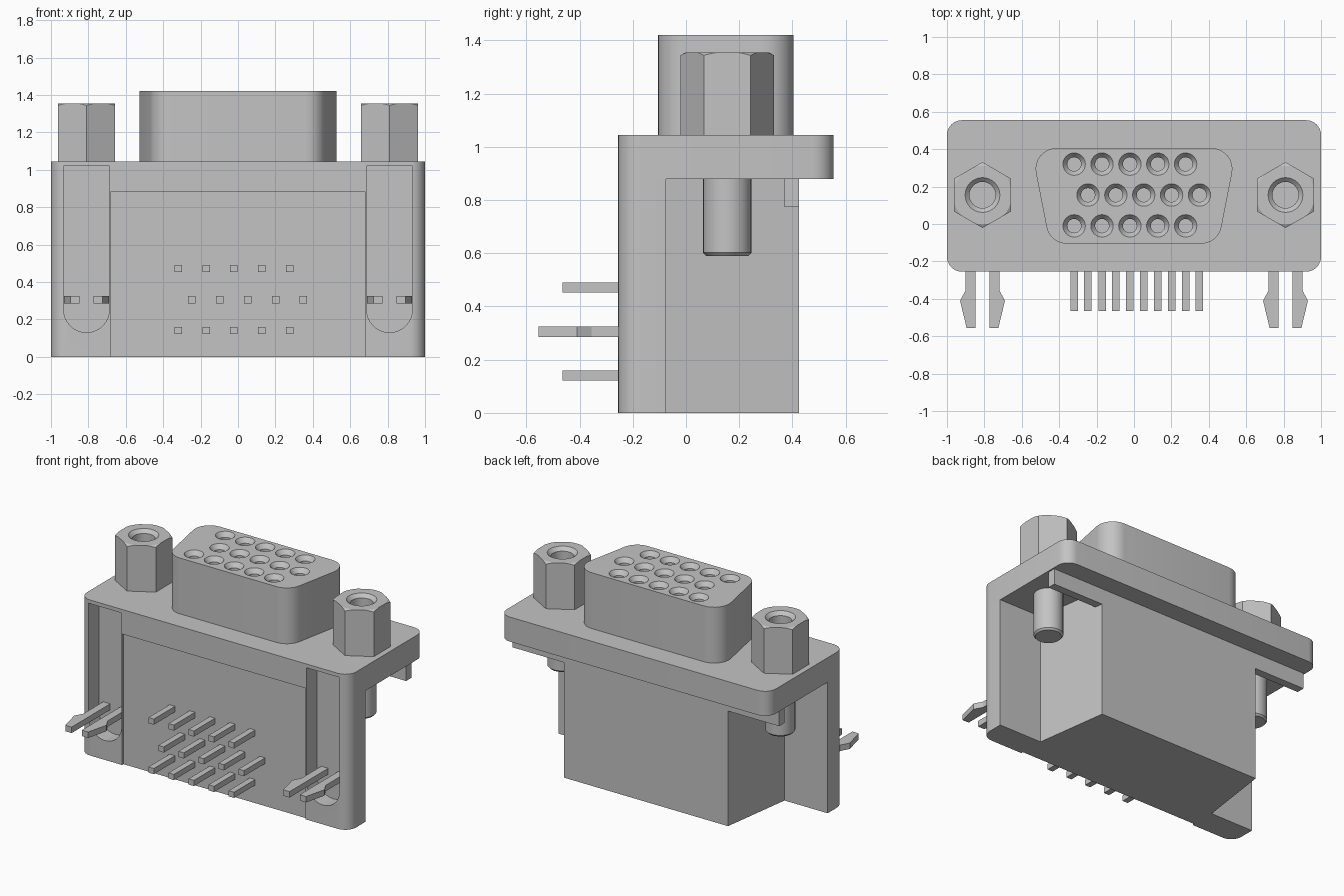
import bpy, bmesh, math
from mathutils import Vector

cube = bpy.data.objects.get("Cube")
if cube:
    bpy.data.objects.remove(cube, do_unlink=True)

GREY = (0.55, 0.55, 0.55, 1)
mat = bpy.data.materials.new("plain grey")
mat.use_nodes = True
mat.diffuse_color = GREY
mat.node_tree.nodes["Principled BSDF"].inputs["Base Color"].default_value = GREY


def finish(name, bm):
    bmesh.ops.recalc_face_normals(bm, faces=bm.faces[:])
    mesh = bpy.data.meshes.new(name)
    bm.to_mesh(mesh)
    bm.free()
    mesh.materials.append(mat)
    ob = bpy.data.objects.new(name, mesh)
    bpy.context.scene.collection.objects.link(ob)
    return ob


def add_prism(bm, pts, lo, hi, axis="z"):
    """Extrude a 2D outline: (x, y) along z, or (x, z) along y."""
    def place(p, h):
        return (p[0], p[1], h) if axis == "z" else (p[0], h, p[1])
    a = [bm.verts.new(place(p, lo)) for p in pts]
    b = [bm.verts.new(place(p, hi)) for p in pts]
    bm.faces.new(a)
    bm.faces.new(b)
    for i in range(len(a)):
        j = (i + 1) % len(a)
        bm.faces.new((a[i], a[j], b[j], b[i]))


def prism(name, pts, lo, hi, axis="z"):
    bm = bmesh.new()
    add_prism(bm, pts, lo, hi, axis)
    return finish(name, bm)


def rect(x0, x1, y0, y1):
    return [(x0, y0), (x1, y0), (x1, y1), (x0, y1)]


def rounded(pts, radii, steps=8):
    """Replace each corner of a convex outline with an arc."""
    out = []
    for i, p in enumerate(pts):
        r, p = radii[i], Vector(p)
        if r == 0:
            out.append(tuple(p))
            continue
        u = (Vector(pts[i - 1]) - p).normalized()
        v = (Vector(pts[(i + 1) % len(pts)]) - p).normalized()
        half = u.angle(v) / 2
        c = p + (u + v).normalized() * r / math.sin(half)
        start = p + u * r / math.tan(half) - c
        end = p + v * r / math.tan(half) - c
        for k in range(steps + 1):
            t = k / steps
            w = math.pi - 2 * half
            d = (start * math.sin((1 - t) * w) + end * math.sin(t * w)) / math.sin(w)
            out.append(tuple(c + d))
    return out


def lathe(name, profile, centres, n=32):
    """Closed solids turned about vertical axes from (radius, z) rings."""
    bm = bmesh.new()
    for cx, cy in centres:
        rings = [[bm.verts.new((cx + r * math.cos(2 * math.pi * k / n),
                                cy + r * math.sin(2 * math.pi * k / n), z))
                  for k in range(n)] for r, z in profile]
        bm.faces.new(rings[0])
        bm.faces.new(rings[-1])
        for a, b in zip(rings, rings[1:]):
            for k in range(n):
                j = (k + 1) % n
                bm.faces.new((a[k], a[j], b[j], b[k]))
    return finish(name, bm)


def boolean(ob, cutter, op="DIFFERENCE"):
    mod = ob.modifiers.new("cut", "BOOLEAN")
    mod.operation, mod.object, mod.solver = op, cutter, "EXACT"
    bpy.context.view_layer.update()
    dg = bpy.context.evaluated_depsgraph_get()
    mesh = bpy.data.meshes.new_from_object(ob.evaluated_get(dg))
    ob.modifiers.clear()
    ob.data = mesh


def discard(ob):
    bpy.data.objects.remove(ob, do_unlink=True)


def smooth(ob):
    bpy.ops.object.select_all(action="DESELECT")
    ob.select_set(True)
    bpy.context.view_layer.objects.active = ob
    bpy.ops.object.shade_smooth_by_angle(angle=math.radians(25))


FRONT, BACK, UNDER, TOP = -0.255, 0.555, 0.88, 1.045
BOLT_X, BOLT_Y = 0.81, 0.155

# Flange and front wall share rounded corners
flange = prism("flange", rounded(rect(-1, 1, FRONT, BACK), [0.08] * 4), UNDER, TOP)
wall = prism("front_wall", rounded(rect(-1, 1, FRONT, -0.075), [0.08, 0.08, 0, 0]), 0, UNDER)

# Round-bottomed clip channels in the front
bm = bmesh.new()
for s in (-1, 1):
    arc = [(s * BOLT_X + 0.122 * math.cos(a), 0.252 + 0.122 * math.sin(a))
           for a in [math.pi * (1 + k / 16) for k in range(17)]]
    add_prism(bm, arc + [(s * BOLT_X + 0.122, 1.02), (s * BOLT_X - 0.122, 1.02)],
              FRONT - 0.1, FRONT + 0.11, "y")
channels = finish("channel_cutter", bm)
boolean(flange, channels)
boolean(wall, channels)
discard(channels)

# Shallow recessed panel between the channels
panel = prism("panel_cutter", rect(-0.682, 0.682, -0.1, UNDER + 0.1), FRONT - 0.1, FRONT + 0.015, "y")
boolean(wall, panel)
discard(panel)
smooth(flange)
smooth(wall)

# Tapered rear body and the rib under the flange
prism("rear_body", [(-0.68, -0.075), (0.68, -0.075), (0.61, 0.425), (-0.61, 0.425)], 0, UNDER)
prism("rear_rib", rect(-0.99, 0.99, 0.37, 0.425), 0.773, UNDER)

# Socket block with countersunk contact holes
outline = [(-0.45, -0.105), (0.45, -0.105), (0.55, 0.405), (-0.55, 0.405)]
socket = prism("socket_block", rounded(outline, [0.11] * 4), TOP, 1.42)
COLUMNS = [-0.32 + 0.149 * i for i in range(5)]
ROWS = [(-0.01, 0), (0.155, 0.074), (0.32, 0)]
holes = lathe("hole_cutter", [(0.037, 1.2), (0.037, 1.39), (0.06, 1.42), (0.06, 1.5)],
              [(x + dx, y) for y, dx in ROWS for x in COLUMNS], 24)
boolean(socket, holes)
discard(holes)
smooth(socket)

# Hexagonal standoffs and the bolts below them
for s, side in ((-1, "right"), (1, "left")):
    x = s * BOLT_X
    hexagon = [(x + 0.176 * math.sin(k * math.pi / 3), BOLT_Y + 0.176 * math.cos(k * math.pi / 3))
               for k in range(6)]
    nut = prism(side + "_standoff", hexagon, TOP, 1.355)
    chamfer = lathe("chamfer_cutter", [(0.25, 1.0), (0.25, 1.301), (0.155, 1.356)], [(x, BOLT_Y)], 48)
    bore = lathe("bore_cutter", [(0.07, 1.1), (0.07, 1.332), (0.093, 1.355), (0.093, 1.4)], [(x, BOLT_Y)])
    boolean(nut, chamfer, "INTERSECT")
    boolean(nut, bore)
    discard(chamfer)
    discard(bore)
    smooth(nut)
    bolt = lathe(side + "_bolt", [(0.08, 0.59), (0.091, 0.602), (0.091, UNDER)], [(x, BOLT_Y)])
    smooth(bolt)

    # Pair of barbed board clips
    for m in (-1, 1):
        prong = [(0.038, -0.145), (0.09, -0.145), (0.09, -0.355), (0.12, -0.41),
                 (0.085, BACK * -1), (0.038, BACK * -1)]
        prism(side + "_clip_" + ("inner" if m * s < 0 else "outer"),
              [(x + m * px, py) for px, py in prong], 0.285, 0.325)

# Three staggered rows of square contact pins
for z, dx in ((0.14, 0), (0.305, 0.074), (0.472, 0)):
    for i, x in enumerate(COLUMNS):
        c = x + dx
        prism("pin_%d_%d" % (round(z * 100), i + 1),
              rect(c - 0.02, c + 0.02, -0.465, -0.22), z - 0.019, z + 0.019)
